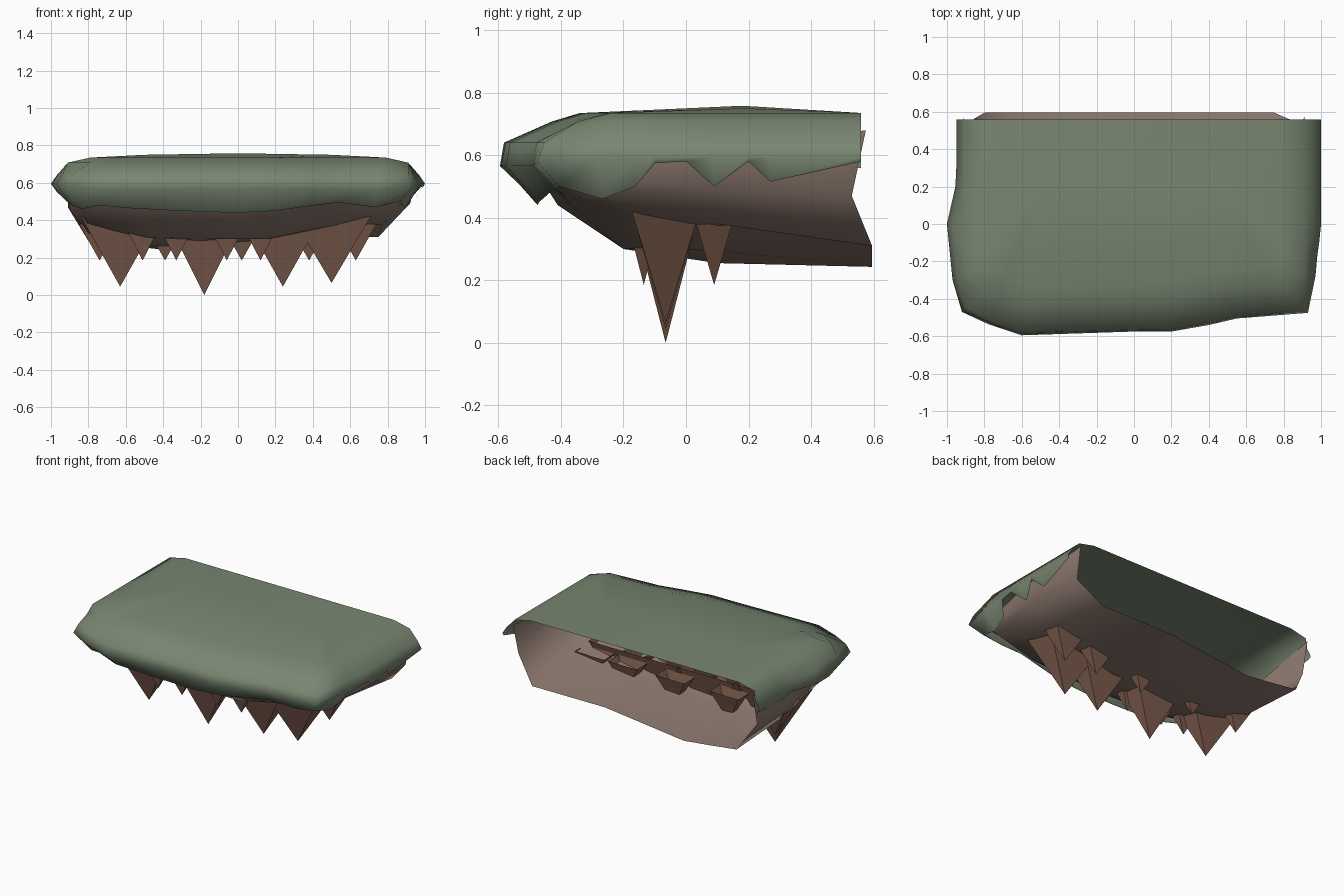
import bpy, bmesh, math
from mathutils import Vector

if "Cube" in bpy.data.objects:
    bpy.data.objects.remove(bpy.data.objects["Cube"])


def mat(name, col):
    m = bpy.data.materials.new(name)
    m.diffuse_color = (*col, 1)
    m.use_nodes = True
    m.node_tree.nodes["Principled BSDF"].inputs["Base Color"].default_value = m.diffuse_color
    return m


GRASS = mat("moss green", (0.19, 0.24, 0.165))
ROCK = mat("pale brown", (0.285, 0.205, 0.17))
SPIKE = mat("dark brown", (0.205, 0.107, 0.075))


def make(name, verts, faces, material, angle=None):
    bm = bmesh.new()
    vs = [bm.verts.new(v) for v in verts]
    for f in faces:
        bm.faces.new([vs[i] for i in f])
    bmesh.ops.recalc_face_normals(bm, faces=bm.faces)
    # open shells: make sure the normals point away from the middle
    mid = sum((v.co for v in bm.verts), Vector()) / len(bm.verts)
    if sum((f.calc_center_median() - mid).dot(f.normal) * f.calc_area() for f in bm.faces) < 0:
        bmesh.ops.reverse_faces(bm, faces=bm.faces)
    me = bpy.data.meshes.new(name)
    bm.to_mesh(me)
    bm.free()
    ob = bpy.data.objects.new(name, me)
    bpy.context.collection.objects.link(ob)
    me.materials.append(material)
    if angle:
        bpy.ops.object.select_all(action='DESELECT')
        ob.select_set(True)
        bpy.context.view_layer.objects.active = ob
        bpy.ops.object.shade_smooth_by_angle(angle=math.radians(angle))
    return ob


def loft(rings):
    n = len(rings[0])
    verts = [p for r in rings for p in r]
    faces = [(k*n+i, k*n+i+1, k*n+n+i+1, k*n+n+i)
             for k in range(len(rings)-1) for i in range(n-1)]
    return verts, faces


# grass cap: outline x, y and the height of its ragged lip
outline = [(-.95, .56, .56), (-.95, .3, .52), (-.955, .2, .57), (-1, 0, .55),
           (-.985, -.15, .5), (-.97, -.3, .48), (-.92, -.47, .46), (-.78, -.535, .48),
           (-.6, -.595, .465), (-.3, -.585, .45), (0, -.575, .44), (.2, -.575, .45),
           (.4, -.54, .475), (.55, -.505, .495), (.74, -.49, .47), (.93, -.475, .5),
           (.97, -.28, .46), (.98, -.17, .5), (.99, -.1, .575), (1, 0, .58), (1, .09, .5),
           (1, .2, .58), (1, .27, .515), (1, .56, .58)]
rings = [[] for _ in range(5)]
for i, (x, y, lip) in enumerate(outline):
    a, b = outline[max(i-1, 0)], outline[min(i+1, len(outline)-1)]
    n = Vector((-(b[1]-a[1]), b[0]-a[0])).normalized()  # inward direction
    if i in (0, len(outline)-1):
        n = Vector((1 if i == 0 else -1, 0))
    nx, ny = abs(n.x), abs(n.y)
    wide = .595*nx**2 + .565*ny**2
    drop = min(1, (wide - lip) / .1)
    levels = [((.065*nx + .1*ny) * drop, lip), (0, wide), (.03*nx + .01*ny, .64),
              (.085*nx + .16*ny, .708), (.2*nx + .24*ny, .735)]
    for k, (inset, z) in enumerate(levels):
        px = x + n.x*inset
        if k > 2 and nx > .9:  # straight upper side edges
            px = math.copysign((.91, .79)[k-3], x)
        rings[k].append((px, y + n.y*inset, z))
verts, faces = loft(rings)
n, top = len(outline), 4*len(outline)
# low ridge along the top, fanned to the rim
verts += [(-.5, .18, .75), (.5, .18, .75), (0, .18, .758)]
L, R, M = len(verts)-3, len(verts)-2, len(verts)-1
for i in range(n-1):
    faces.append((top+i, top+i+1, L if i < 10 else R))
faces += [(top+10, R, M), (top+10, M, L), (top+n-1, top, M), (top, L, M), (top+n-1, M, R)]
make("grass_cap", verts, faces, GRASS, 80)

# rock underside: three open rings and a faceted floor, open at the back
upper = [(-.91, .575, .68), (-.92, .1, .6), (-.88, -.38, .55), (-.55, -.48, .55), (0, -.48, .55),
         (.5, -.44, .55), (.88, -.4, .55), (.95, .1, .6), (.91, .575, .68)]
middle = [(-.91, .53, .47), (-.9, .1, .46), (-.84, -.33, .46), (-.5, -.4, .44), (0, -.41, .44),
          (.5, -.38, .45), (.86, -.31, .48), (.92, .1, .49), (.9, .53, .47)]
lower = [(-.8, .595, .29), (-.8, .1, .32), (-.8, -.13, .37), (-.48, -.18, .31), (-.15, -.2, .3),
         (.15, -.2, .3), (.7, -.14, .41), (.77, .1, .38), (.75, .595, .31)]
floor = [(-.6, .595, .265), (-.6, .1, .265), (-.35, .1, .255), (-.4, .595, .243),
         (.2, .1, .295), (.2, .595, .312)]
verts, faces = loft([upper, middle, lower])
verts += floor
floor_faces = [(0, 1, 10, 9), (1, 2, 10), (2, 3, 10), (3, 11, 10), (3, 4, 11), (4, 5, 13, 11),
               (5, 6, 13), (6, 7, 13), (7, 8, 14, 13), (9, 10, 11, 12), (12, 11, 13, 14)]
faces += [tuple(18 + i for i in f) for f in floor_faces]
make("rock_shell", verts, faces, ROCK, 60)


# hanging spikes: four-sided pyramids, open at the top
def spike(name, x, y, tip, height, rx, ry):
    z = tip + height
    v = [(x-rx, y-ry, z), (x+rx, y-ry, z), (x+rx, y+ry, z), (x-rx, y+ry, z), (x, y, tip)]
    make(name, v, [(i, (i+1) % 4, 4) for i in range(4)], SPIKE)


for i, (x, tip) in enumerate([(-.63, .045), (-.18, 0), (.24, .045), (.5, .065)]):
    spike(f"large_spike_{i}", x, -.065, tip, .42 - tip, .21, .108)
for i, x in enumerate([-.74, -.39, .02, .38, .63]):
    spike(f"rear_spike_{i}", x, .09, .185, .195, .11, .057)
for i, x in enumerate([-.51, -.33, -.06, .12]):
    spike(f"front_spike_{i}", x, -.135, .185, .195, .1, .05)
